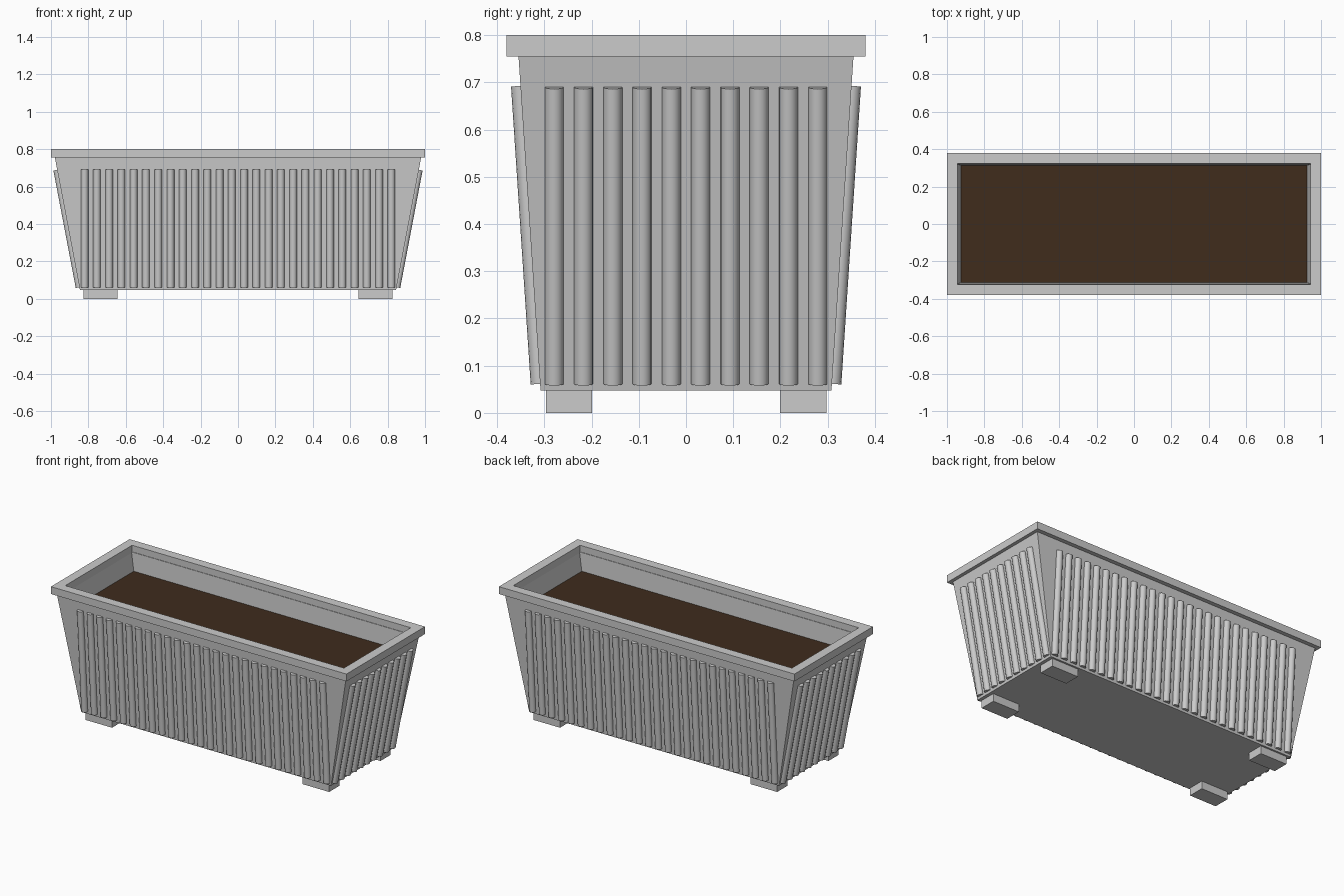
import bpy, bmesh, math
from mathutils import Vector

if "Cube" in bpy.data.objects:
    bpy.data.objects.remove(bpy.data.objects["Cube"])

Z0, Z1 = 0.047, 0.76             # body bottom and top
BOT, TOP = (0.845, 0.308), (0.98, 0.355)   # half sizes at those heights


def half(z, inset=0.0):
    """Half width and depth of the tapered body at height z."""
    t = (z - Z0) / (Z1 - Z0)
    return [b + (a - b) * t - inset for b, a in zip(BOT, TOP)]


def finish(name, bm):
    bmesh.ops.recalc_face_normals(bm, faces=bm.faces)
    mesh = bpy.data.meshes.new(name)
    bm.to_mesh(mesh)
    bm.free()
    ob = bpy.data.objects.new(name, mesh)
    bpy.context.collection.objects.link(ob)
    return ob


def loft(name, rings, closed=False):
    """Bridge rectangular rings (half x, half y, z); cap the ends or close the loop."""
    bm = bmesh.new()
    loops = [[bm.verts.new((sx * hx, sy * hy, z))
              for sx, sy in ((-1, -1), (1, -1), (1, 1), (-1, 1))]
             for hx, hy, z in rings]
    pairs = list(zip(loops, loops[1:]))
    if closed:
        pairs.append((loops[-1], loops[0]))
    else:
        bm.faces.new(loops[0])
        bm.faces.new(loops[-1])
    for a, b in pairs:
        for i in range(4):
            j = (i + 1) % 4
            bm.faces.new((a[i], a[j], b[j], b[i]))
    return finish(name, bm)


def ribs(name, points, radius=0.02):
    """Round bars between point pairs, lying half sunk in the wall."""
    bm = bmesh.new()
    for a, b in points:
        a, b = Vector(a), Vector(b)
        new = bmesh.ops.create_cone(bm, cap_ends=True, segments=16, radius1=radius,
                                    radius2=radius, depth=(b - a).length)["verts"]
        rot = Vector((0, 0, 1)).rotation_difference(b - a).to_matrix()
        bmesh.ops.rotate(bm, verts=new, matrix=rot)
        bmesh.ops.translate(bm, verts=new, vec=(a + b) / 2)
    ob = finish(name, bm)
    ob.data.shade_smooth()
    ob.data.set_sharp_from_angle(angle=math.radians(40))
    return ob


# Hollow tapered body
WALL = 0.035
loft("planter_body", [(*BOT, Z0), (*TOP, Z1), (*half(Z1, WALL), Z1), (*half(0.09, WALL), 0.09)])

# Square rim frame
loft("rim", [(1.0, 0.38, 0.755), (1.0, 0.38, 0.8),
             (0.943, 0.323, 0.8), (0.943, 0.323, 0.755)], closed=True)

# Soil
soil = loft("soil", [(*half(0.6, WALL - 0.004), 0.6), (*half(0.65, WALL - 0.004), 0.65)])
mat = bpy.data.materials.new("soil_brown")
mat.diffuse_color = (0.05, 0.025, 0.012, 1)
mat.use_nodes = True
mat.node_tree.nodes["Principled BSDF"].inputs["Base Color"].default_value = mat.diffuse_color
soil.data.materials.append(mat)

# Ribs on the long and short walls
lo, hi = 0.0615, 0.6925
xs = [-0.82 + 1.64 * i / 25 for i in range(26)]
ys = [-0.279 + 0.558 * i / 9 for i in range(10)]
for s, side in ((-1, "front"), (1, "back")):
    ribs(side + "_ribs", [((x, s * half(lo)[1], lo), (x, s * half(hi)[1], hi)) for x in xs])
for s, side in ((-1, "left"), (1, "right")):
    ribs(side + "_ribs", [((s * half(lo)[0], y, lo), (s * half(hi)[0], y, hi - 0.003)) for y in ys])

# Four feet
for sx, a in ((-1, "left"), (1, "right")):
    for sy, b in ((-1, "front"), (1, "back")):
        foot = loft(f"{b}_{a}_foot", [(0.09, 0.049, 0), (0.09, 0.049, 0.05)])
        foot.location = (sx * 0.735, sy * 0.248, 0)
